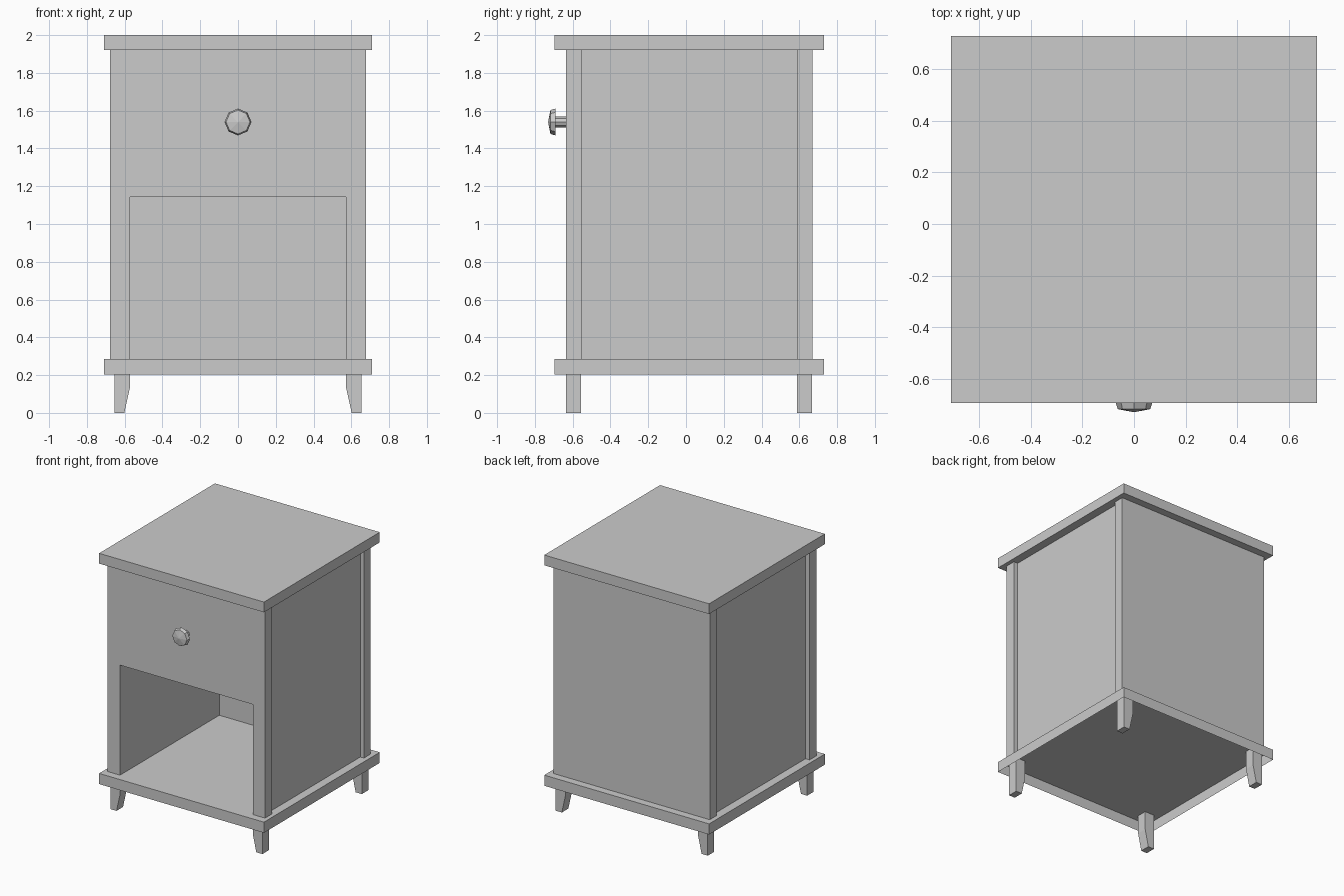
import bpy, bmesh, math

if "Cube" in bpy.data.objects:
    bpy.data.objects.remove(bpy.data.objects["Cube"])


def make_object(name, bm):
    bmesh.ops.recalc_face_normals(bm, faces=bm.faces)
    mesh = bpy.data.meshes.new(name)
    bm.to_mesh(mesh)
    bm.free()
    obj = bpy.data.objects.new(name, mesh)
    bpy.context.collection.objects.link(obj)
    return obj


def box(name, x, y, z, open_bottom=False):
    bm = bmesh.new()
    bmesh.ops.create_cube(bm, size=1)
    for v in bm.verts:
        for i, (lo, hi) in enumerate((x, y, z)):
            v.co[i] = lo if v.co[i] < 0 else hi
    if open_bottom:
        bm.normal_update()
        low = [f for f in bm.faces if f.normal.z < -0.5]
        bmesh.ops.delete(bm, geom=low, context='FACES_ONLY')
    return make_object(name, bm)


def leg(name, side, y0, y1):
    # straight outside, inner edge tapers towards the foot
    profile = [(0.655, 0), (0.655, 0.283), (0.572, 0.283), (0.572, 0.135), (0.602, 0)]
    bm = bmesh.new()
    front = [bm.verts.new((side * x, y0, z)) for x, z in profile]
    back = [bm.verts.new((side * x, y1, z)) for x, z in profile]
    bm.faces.new(front)
    bm.faces.new(back)
    for i in range(4):  # the last side, under the foot, stays open
        bm.faces.new((front[i], front[i + 1], back[i + 1], back[i]))
    bm.faces.new((front[4], front[0], back[0], back[4]))
    return make_object(name, bm)


def lathe_y(name, profile, cz, sides=8):
    bm = bmesh.new()
    rings = []
    for r, y in profile:
        if r == 0:
            rings.append([bm.verts.new((0, y, cz))] * sides)
        else:
            rings.append([bm.verts.new((r * math.cos(math.tau * i / sides), y,
                                        cz + r * math.sin(math.tau * i / sides)))
                          for i in range(sides)])
    for a, b in zip(rings, rings[1:]):
        for i in range(sides):
            j = (i + 1) % sides
            bm.faces.new(list(dict.fromkeys((a[i], a[j], b[j], b[i]))))
    return make_object(name, bm)


# Top and base boards (base is a hollow tray seen from below)
box("top_board", (-0.71, 0.71), (-0.695, 0.73), (1.92, 2.0))
box("base_board", (-0.71, 0.71), (-0.695, 0.73), (0.203, 0.286), open_bottom=True)

# Full-width back panel
box("back_panel", (-0.674, 0.674), (0.587, 0.67), (0.286, 1.92))

# Front posts, recessed side panels and legs
for side, label in ((-1, "left"), (1, "right")):
    def span(a, b):
        return tuple(sorted((side * a, side * b)))
    box(f"{label}_front_post", span(0.572, 0.678), (-0.635, -0.552), (0.286, 1.92))
    box(f"{label}_side_panel", span(0.572, 0.643), (-0.552, 0.587), (0.286, 1.92))
    leg(f"{label}_front_leg", side, -0.635, -0.555)
    leg(f"{label}_back_leg", side, 0.588, 0.668)

# Drawer above the open shelf
box("drawer", (-0.572, 0.572), (-0.635, 0.587), (1.143, 1.92))

# Eight-sided knob on a short stem
lathe_y("drawer_knob", [(0.028, -0.633), (0.028, -0.692), (0.071, -0.692),
                        (0.063, -0.718), (0, -0.73)], 1.54)
